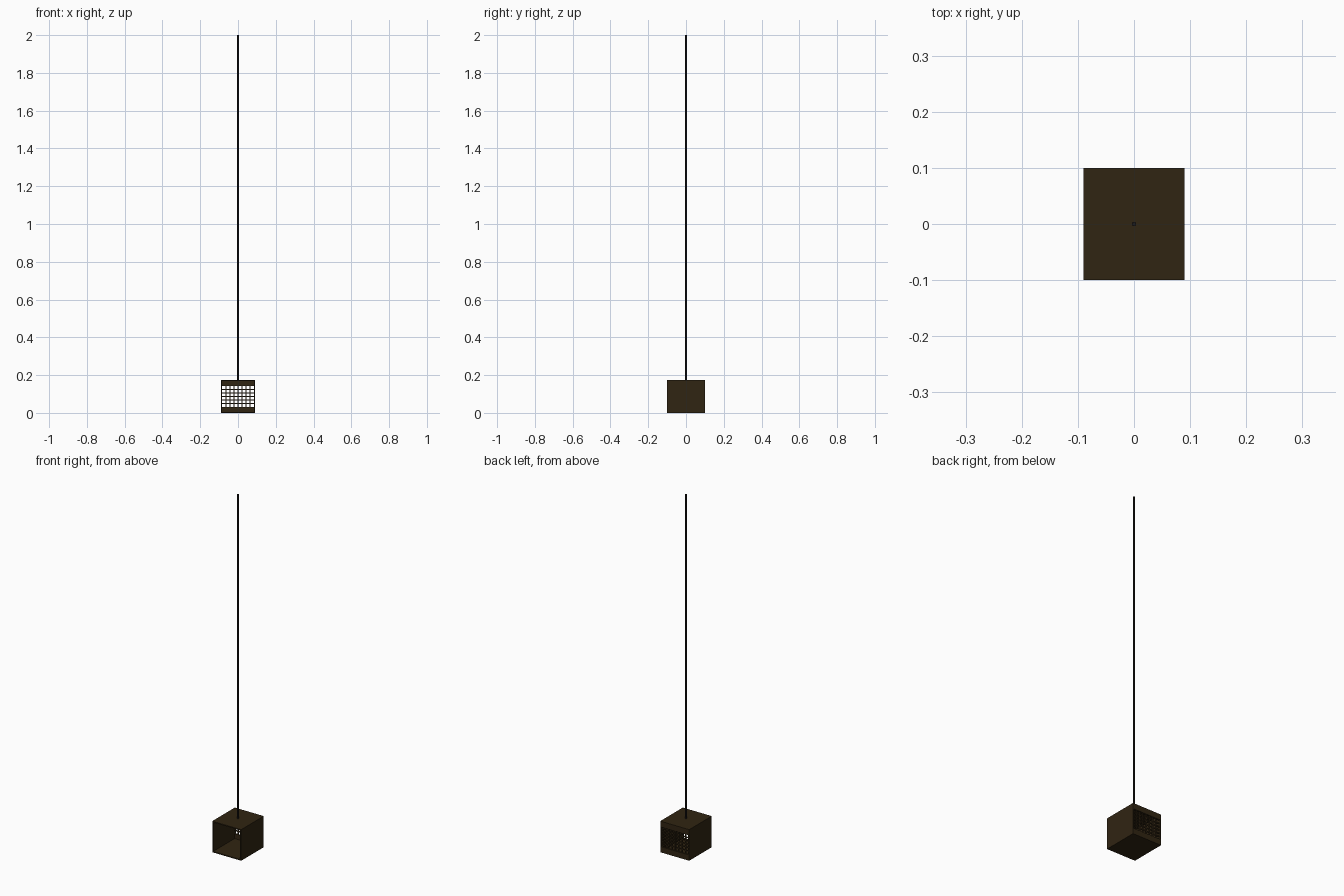
import bpy

if "Cube" in bpy.data.objects:
    bpy.data.objects.remove(bpy.data.objects["Cube"])

def material(name, rgb):
    m = bpy.data.materials.new(name)
    m.diffuse_color = (*rgb, 1)
    m.use_nodes = True
    m.node_tree.nodes["Principled BSDF"].inputs["Base Color"].default_value = m.diffuse_color
    return m

WOOD = material("dark brown", (0.030, 0.018, 0.006))
CORD = material("near black", (0.012, 0.010, 0.009))

def box(name, x0, x1, y0, y1, z0, z1, mat=WOOD):
    bpy.ops.mesh.primitive_cube_add(size=1, location=((x0+x1)/2, (y0+y1)/2, (z0+z1)/2))
    o = bpy.context.object
    o.name = name
    o.scale = (x1-x0, y1-y0, z1-z0)
    bpy.ops.object.transform_apply(location=False, rotation=False, scale=True)
    o.data.materials.append(mat)
    return o

W, D, H, T = 0.09, 0.10, 0.175, 0.006

# Shell: floor, roof and two side walls, open at the front
box("floor", -W, W, -D, D, 0, T)
box("roof", -W, W, -D, D, H-T, H)
for s, side in ((-1, "left"), (1, "right")):
    a, b = sorted((s*W, s*(W-T)))
    box(side + "_wall", a, b, -D, D, T, H-T)

# Back rails above and below the grille
Z0, Z1 = 0.032, 0.143
X = W-T
box("back_lower_rail", -X, X, D-0.01, D, T, Z0)
box("back_upper_rail", -X, X, D-0.01, D, Z1, H-T)

# Grille of crossing bars
B = 0.003
for i in range(1, 8):
    x = -X + 2*X*i/8
    box("grille_upright", x-B, x+B, D-0.01, D-0.004, Z0, Z1)
for i in range(1, 6):
    z = Z0 + (Z1-Z0)*i/6
    box("grille_crossbar", -X, X, D-0.009, D-0.005, z-B, z+B)

# Long thin hanging cord
bpy.ops.mesh.primitive_cylinder_add(vertices=12, radius=0.004, depth=2-H, location=(0, 0, (2+H)/2))
cord = bpy.context.object
cord.name = "hanging_cord"
cord.data.materials.append(CORD)
bpy.ops.object.shade_smooth_by_angle()
